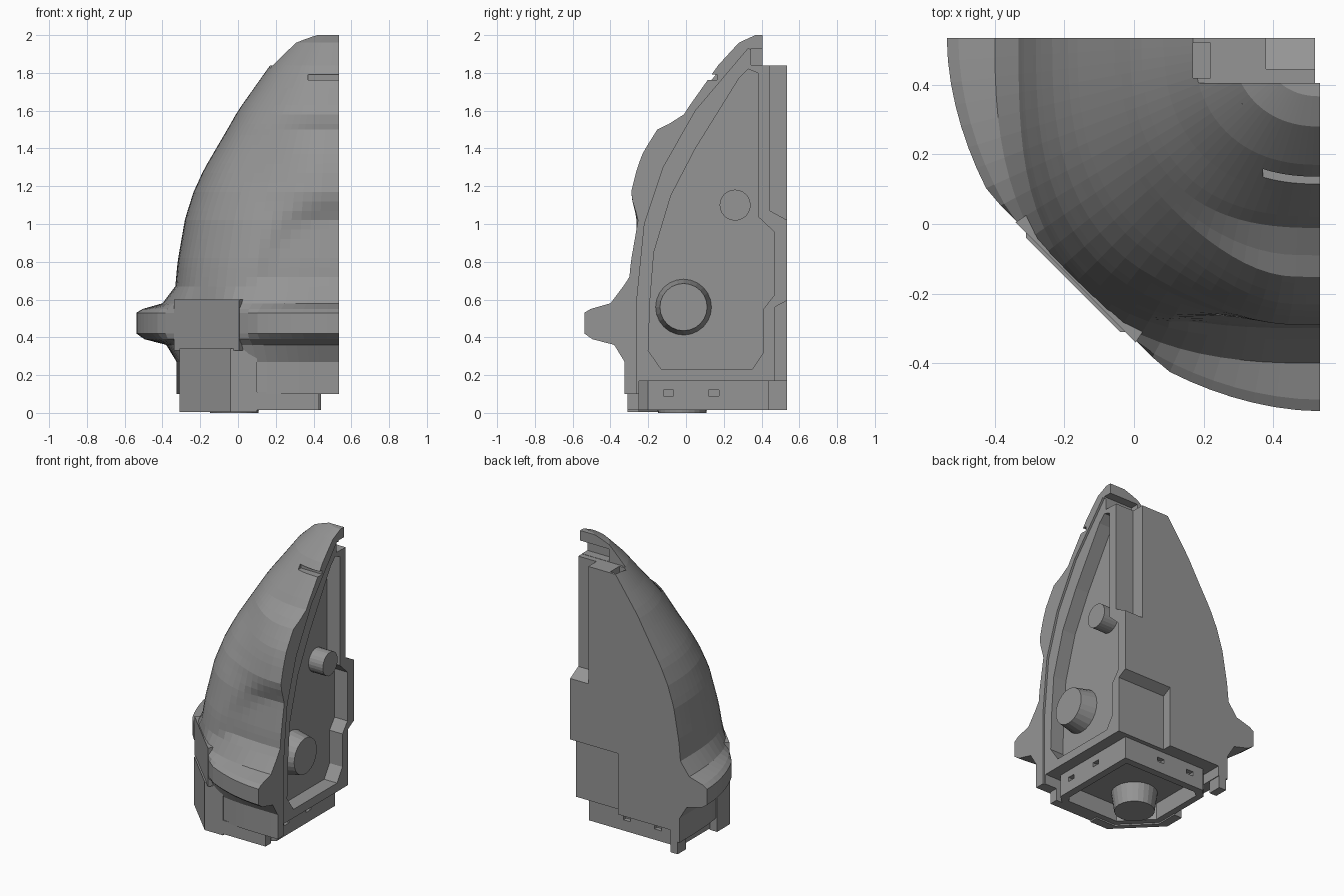
import bpy, bmesh, math
from mathutils import Vector

if "Cube" in bpy.data.objects:
    bpy.data.objects.remove(bpy.data.objects["Cube"])

C = 0.535          # the two flat joint faces meet on the axis x = y = C
STEPS = 26

grey = bpy.data.materials.new("dark_grey")
grey.diffuse_color = (.3, .3, .3, 1)
grey.use_nodes = True
grey.node_tree.nodes["Principled BSDF"].inputs["Base Color"].default_value = grey.diffuse_color


def make(name, verts, faces):
    me = bpy.data.meshes.new(name)
    bm = bmesh.new()
    vs = [bm.verts.new(v) for v in verts]
    for f in faces:
        bm.faces.new([vs[i] for i in f])
    bmesh.ops.recalc_face_normals(bm, faces=bm.faces)
    bm.to_mesh(me)
    bm.free()
    me.materials.append(grey)
    ob = bpy.data.objects.new(name, me)
    bpy.context.collection.objects.link(ob)
    return ob


def loft(name, rings):
    n = len(rings[0])
    faces = [list(range(n)), [(len(rings) - 1) * n + i for i in range(n)]]
    for k in range(len(rings) - 1):
        for i in range(n):
            j = (i + 1) % n
            faces.append((k * n + i, k * n + j, (k + 1) * n + j, (k + 1) * n + i))
    return make(name, [v for r in rings for v in r], faces)


def prism_z(name, pts, z0, z1):
    return loft(name, [[(x, y, z) for x, y in pts] for z in (z0, z1)])


def prism_x(name, pts, x0, x1):
    return loft(name, [[(x, y, z) for y, z in pts] for x in (x0, x1)])


def box(name, x, y, z):
    return prism_z(name, [(x[0], y[0]), (x[1], y[0]), (x[1], y[1]), (x[0], y[1])], *z)


def peg(name, a, b, r0, r1, seg=24):
    a, b = Vector(a), Vector(b)
    q = (b - a).to_track_quat('Z', 'Y')
    ang = [2 * math.pi * i / seg for i in range(seg)]
    return loft(name, [[p + q @ Vector((r * math.cos(t), r * math.sin(t), 0)) for t in ang]
                       for p, r in ((a, r0), (b, r1))])


def cut(ob, *cutters):
    for c in cutters:
        c.hide_render = True
        m = ob.modifiers.new("cut", 'BOOLEAN')
        m.operation, m.solver, m.object = 'DIFFERENCE', 'EXACT', c
    bpy.context.view_layer.update()
    me = bpy.data.meshes.new_from_object(ob.evaluated_get(bpy.context.evaluated_depsgraph_get()))
    ob.modifiers.clear()
    ob.data = me
    for c in cutters:
        bpy.data.objects.remove(c)


def sample(table, z):
    for a, b in zip(table, table[1:]):
        if z <= b[0]:
            t = (z - a[0]) / (b[0] - a[0])
            return [p + (q - p) * t for p, q in zip(a[1:], b[1:])]
    return table[-1][1:]


def smooth(t):
    t = max(0, min(1, t))
    return t * t * (3 - 2 * t)


# quarter dome: height, radius, squareness of the plan
LEVELS = [(.10, .86, 3.5), (.27, .86, 3.5), (.36, .915, 2.9), (.39, 1.03, 1.95), (.42, 1.073, 1.85),
          (.53, 1.073, 1.85), (.55, 1.04, 1.9), (.58, .935, 2.6), (.67, .867, 3.1), (.80, .855, 3.0),
          (1.03, .815, 2.85), (1.17, .77, 2.75), (1.29, .715, 2.7), (1.5, .592, 2.65), (1.6, .535, 2.55),
          (1.72, .45, 2.4), (1.84, .365, 2.3), (1.96, .255, 2.2), (2.0, .168, 2.2)]
# swelling of the front face
BUMP = [(0, 0), (1.02, 0), (1.17, .055), (1.38, .1), (1.5, .095), (1.53, .05), (1.58, 0), (2, 0)]
heights = [l[0] for l in LEVELS if l[0] < .7 or l[0] > 1.65]
heights += [.72 + .05 * i for i in range(16)] + [1.5, 1.53, 1.58, 1.63]
rings = []
for z in sorted(set(heights)):
    r, n = sample(LEVELS, z)
    bump = sample(BUMP, z)[0]
    ring = [(C, C, z)]
    for i in range(STEPS + 1):
        a = math.pi / 2 * i / STEPS
        c, s = max(math.cos(a), 0), max(math.sin(a), 0)
        rr = r / (c ** n + s ** n) ** (1 / n)
        rr = min(rr, .99 / math.cos(a - math.pi / 4))       # flat across the corner
        u, v = rr * c, rr * s
        v += bump * smooth((.5 - u) / .42) if s > .3 else 0
        if z > .67 and s > .5:                      # shallow arched recess
            d = math.hypot(u / .5, (z - .66) / .5)
            v -= .028 * smooth((1 - d) / .3)
        ring.append((C - u, C - v, z))
    rings.append(ring)
dome = loft("quarter_dome_body", rings)

# side joint face: stepped rim and sunk panel
rim = [(-.26, .0), (-.26, .6), (-.22, 1.0), (-.12, 1.3), (.05, 1.6), (.33, 1.93), (.44, 1.84),
       (.6, 1.84), (.6, 0)]
panel = [(-.2, .33), (-.19, .6), (-.17, .85), (-.08, 1.15), (.05, 1.4), (.28, 1.77), (.33, 1.82),
         (.38, 1.8), (.38, 1.04), (.465, .96), (.465, .62), (.41, .55), (.41, .32), (.35, .23), (-.13, .23)]
slit = [(.11, 1.62), (.2, 1.73), (.175, 1.755), (.02, 1.9), (-.02, 1.86), (.1, 1.75)]
cut(dome,
    prism_x("rim_cut", rim, .52, .7),
    prism_x("panel_cut", panel, .42, .8),
    prism_x("corner_cut", [(.445, 1.07), (.6, .985), (.6, 2.1), (.445, 2.1)], .38, .9),
    prism_x("lower_corner_cut", [(.47, 0), (.47, .56), (.6, .63), (.6, 0)], .15, .85),
    box("cap_cut", (-.3, .75), (.405, .7), (1.84, 2.2)),
    box("cap_hollow_cut", (.31, .95), (.345, .72), (1.842, 1.93)),
    box("clip_pit_cut", (.17, .22), (.42, .52), (1.74, 2.15)),
    box("slit_cut", (.37, .65), (-.1, .165), (1.762, 1.792)),
    box("base_seat_cut", (-.25, .77), (-.25, .77), (-.1, .17)))

# pegs on the sunk panel
peg("upper_peg", (.41, .26, 1.1), (.53, .26, 1.1), .082, .082)
peg("lower_peg", (.41, -.013, .56), (.53, -.013, .56), .15, .125)

# flat-faced corner pillar between the two ring bulges
prism_z("corner_pillar_upper", [(-.34, .005), (.005, -.34), (.1, -.2), (-.2, .1)], .33, .6)
prism_z("corner_pillar_lower", [(-.31, .1), (-.31, -.04), (-.04, -.31), (.1, -.31), (.1, -.25),
                                (-.05, -.25), (-.25, -.05), (-.25, .1)], .005, .34)

# hollow base tray with small notches on both joint sides
base = prism_z("base_tray", [(-.255, -.05), (-.05, -.255), (.38, -.255), (.44, -.2), (.44, .44),
                             (-.2, .44), (-.255, .38)], .015, .18)
cavity = prism_z("cavity_cut", [(-.21, -.03), (-.03, -.21), (.36, -.21), (.39, -.17), (.39, .39),
                                (-.17, .39), (-.21, .36)], -.1, .13)
notches = []
for k, p in enumerate((-.12, .12)):
    q = p + .055
    notches.append(box(f"notch_x_{k}", (.41, .6), (p, q), (.09, .12)))
    notches.append(box(f"notch_y_{k}", (p, q), (.41, .6), (.09, .12)))
cut(base, cavity, *notches)
peg("base_stud", (-.02, -.02, 0), (-.02, -.02, .15), .128, .15)

# skirt feet along the outer bottom edges
prism_x("front_foot", [(-.31, .015), (-.25, .015), (-.25, .11), (-.31, .11)], .09, .43)
box("back_rib", (-.31, -.255), (.44, .535), (.015, .17))
